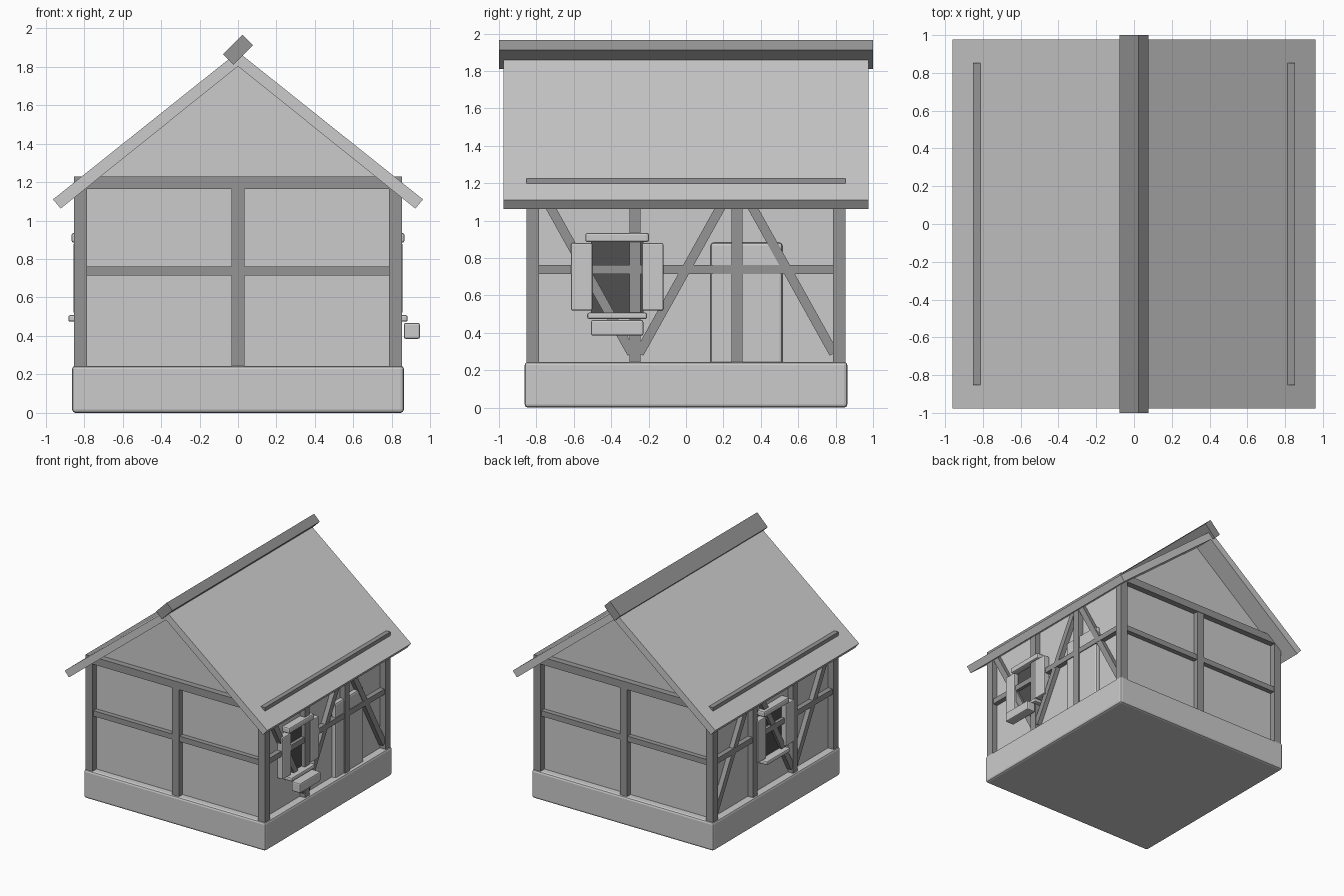
import bpy, bmesh, math
from mathutils import Vector

if "Cube" in bpy.data.objects:
    bpy.data.objects.remove(bpy.data.objects["Cube"])


def material(name, v):
    m = bpy.data.materials.new(name)
    m.diffuse_color = (v, v, v, 1)
    m.use_nodes = True
    m.node_tree.nodes["Principled BSDF"].inputs["Base Color"].default_value = m.diffuse_color
    return m


TIMBER = material("timber_grey", 0.3)
GLASS = material("glass_dark", 0.08)


def box(name, lo, hi, bevel=0, mat=None):
    """Axis-aligned box between two corners, optionally with rounded edges."""
    lo, hi = Vector(lo), Vector(hi)
    lo, hi = Vector(map(min, lo, hi)), Vector(map(max, lo, hi))
    bpy.ops.mesh.primitive_cube_add(size=1, location=(lo + hi) / 2)
    o = bpy.context.object
    o.name = name
    for v in o.data.vertices:
        v.co *= hi - lo
    if bevel:
        b = o.modifiers.new("bevel", "BEVEL")
        b.width, b.segments = bevel, 2
    if mat:
        o.data.materials.append(mat)
    return o


def prism(name, pts, half_y):
    """Extrude an x-z outline along y, centred on y = 0."""
    bm = bmesh.new()
    face = bm.faces.new([bm.verts.new((x, -half_y, z)) for x, z in pts])
    ext = bmesh.ops.extrude_face_region(bm, geom=[face])["geom"]
    bmesh.ops.translate(bm, vec=(0, 2 * half_y, 0),
                        verts=[g for g in ext if isinstance(g, bmesh.types.BMVert)])
    bmesh.ops.recalc_face_normals(bm, faces=bm.faces)
    me = bpy.data.meshes.new(name)
    bm.to_mesh(me)
    bm.free()
    o = bpy.data.objects.new(name, me)
    bpy.context.collection.objects.link(o)
    return o


def brace(name, side, a, b, width=0.05):
    """Diagonal timber on a side wall between (y, z) points."""
    d = Vector(b) - Vector(a)
    o = box(name, (-0.025, -width / 2, -d.length / 2), (0.025, width / 2, d.length / 2), mat=TIMBER)
    o.location = (side * 0.815, (a[0] + b[0]) / 2, (a[1] + b[1]) / 2)
    o.rotation_euler.x = -math.atan2(d.x, d.y)


def window(side, y, planter):
    """Window with lintel, sill, shutters and optional flower box."""
    def part(name, x0, x1, y0, y1, z0, z1, bevel=0.008, mat=None):
        box(name, (side * x0, y + y0, z0), (side * x1, y + y1, z1), bevel, mat)
    part("window_pane", 0.77, 0.815, -0.14, 0.14, 0.5, 0.89, 0, GLASS)
    part("window_lintel", 0.79, 0.866, -0.17, 0.17, 0.885, 0.935, 0.012)
    part("window_sill", 0.79, 0.882, -0.16, 0.16, 0.474, 0.508, 0.01)
    for s in (-1, 1):
        part("shutter", 0.80, 0.856, s * 0.133, s * 0.247, 0.52, 0.88)
    if planter:
        part("flower_box", 0.862, 0.946, -0.14, 0.14, 0.385, 0.468, 0.01)


# Stone base
box("stone_base", (-0.863, -0.863, 0), (0.863, 0.863, 0.245), 0.018)

# Walls including both gables
prism("walls", [(-0.8, 0.2), (0.8, 0.2), (0.8, 1.165), (0, 1.805), (-0.8, 1.165)], 0.8)

# Roof slabs and ridge beam
for s in (-1, 1):
    prism("roof_slab", [(0, 1.802), (s * 0.922, 1.062), (s * 0.962, 1.11), (0, 1.877)], 0.977)
ridge = box("ridge_beam", (-0.071, -1, -0.038), (0.071, 1, 0.038), mat=TIMBER)
ridge.location.z = 1.888
ridge.rotation_euler.y = -math.pi / 4

# Corner posts
for sx in (-1, 1):
    for sy in (-1, 1):
        box("corner_post", (sx * 0.785, sy * 0.785, 0.24), (sx * 0.852, sy * 0.852, 1.2), mat=TIMBER)

# Front and back framing
for s in (-1, 1):
    box("gable_plate", (-0.852, s * 0.785, 1.165), (0.852, s * 0.852, 1.229), mat=TIMBER)
    box("gable_rail", (-0.8, s * 0.785, 0.715), (0.8, s * 0.842, 0.762), mat=TIMBER)
    box("gable_post", (-0.034, s * 0.785, 0.24), (0.034, s * 0.848, 1.18), mat=TIMBER)

# Side framing with diagonal braces
for s in (-1, 1):
    box("eave_plate", (s * 0.785, -0.852, 1.165), (s * 0.852, 0.852, 1.229), mat=TIMBER)
    box("side_rail", (s * 0.785, -0.8, 0.715), (s * 0.842, 0.8, 0.762), mat=TIMBER)
    for y in (-0.273, 0.273):
        box("side_post", (s * 0.785, y - 0.03, 0.24), (s * 0.848, y + 0.03, 1.18), mat=TIMBER)
    brace("side_brace", s, (-0.78, 1.17), (-0.29, 0.29))
    brace("side_brace", s, (-0.25, 0.29), (0.24, 1.17))
    brace("side_brace", s, (0.30, 1.17), (0.79, 0.29))

# Windows and door
window(1, -0.368, True)
window(-1, 0.0, False)
box("door", (0.77, 0.132, 0.22), (0.835, 0.515, 0.882), 0.015)
